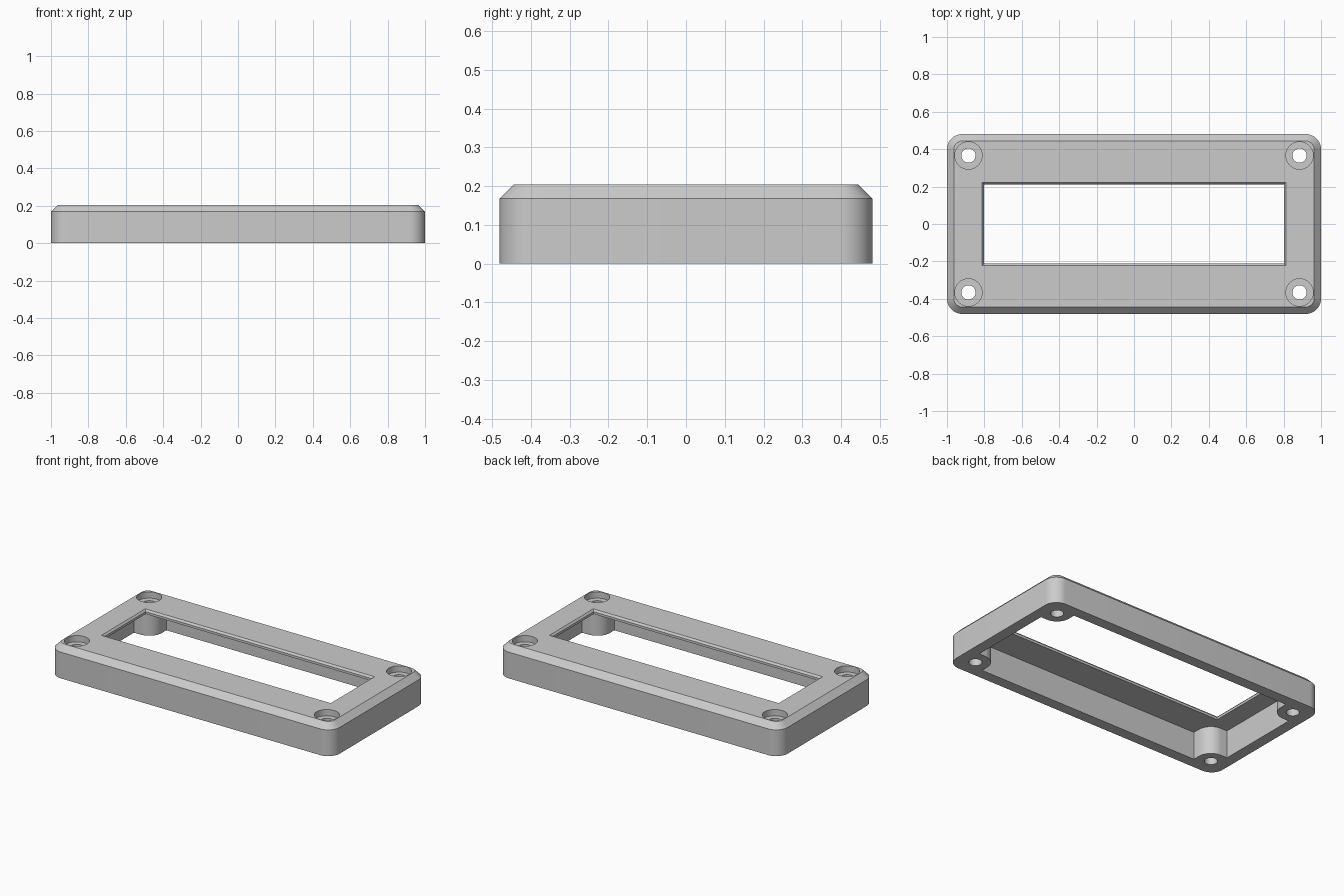
import bpy
import bmesh
from math import cos, sin, pi, radians

if "Cube" in bpy.data.objects:
    bpy.data.objects.remove(bpy.data.objects["Cube"], do_unlink=True)

HOLE_X, HOLE_Y = 0.885, 0.366
TOP, CEILING = 0.205, 0.178

grey = bpy.data.materials.new("Matte grey")
grey.use_nodes = True
grey.diffuse_color = (0.6, 0.6, 0.6, 1)
grey.node_tree.nodes["Principled BSDF"].inputs["Base Color"].default_value = (0.6, 0.6, 0.6, 1)


def rounded_rect(hx, hy, r, cx=0, cy=0, steps=12):
    """Outline of a rectangle with rounded corners, or sharp ones if r is 0."""
    if r == 0:
        return [(hx, hy), (-hx, hy), (-hx, -hy), (hx, -hy)]
    points = []
    for i, (sx, sy) in enumerate([(1, 1), (-1, 1), (-1, -1), (1, -1)]):
        for k in range(steps + 1):
            a = (i + k / steps) * pi / 2
            points.append((cx + sx * (hx - r) + r * cos(a), cy + sy * (hy - r) + r * sin(a)))
    return points


def circle(x, y, r, steps=48):
    return [(x + r * cos(2 * pi * k / steps), y + r * sin(2 * pi * k / steps))
            for k in range(steps)]


def loft(name, layers):
    """Solid through a stack of (z, outline) layers."""
    bm = bmesh.new()
    rings = [[bm.verts.new((x, y, z)) for x, y in outline] for z, outline in layers]
    n = len(rings[0])
    for low, high in zip(rings, rings[1:]):
        for i in range(n):
            j = (i + 1) % n
            bm.faces.new((low[i], low[j], high[j], high[i]))
    bm.faces.new(rings[0][::-1])
    bm.faces.new(rings[-1])
    bmesh.ops.recalc_face_normals(bm, faces=bm.faces)
    mesh = bpy.data.meshes.new(name)
    bm.to_mesh(mesh)
    bm.free()
    mesh.materials.append(grey)
    obj = bpy.data.objects.new(name, mesh)
    bpy.context.collection.objects.link(obj)
    return obj


def cut(target, cutter):
    """Subtract the cutter and discard it."""
    cutter.hide_render = True
    mod = target.modifiers.new("Cut", "BOOLEAN")
    mod.operation = "DIFFERENCE"
    mod.solver = "EXACT"
    mod.object = cutter
    bpy.context.view_layer.objects.active = target
    bpy.ops.object.modifier_apply(modifier=mod.name)
    bpy.data.objects.remove(cutter, do_unlink=True)


# Outer shell with a chamfered top rim
frame = loft("bezel_frame", [
    (0, rounded_rect(1.0, 0.481, 0.082)),
    (0.168, rounded_rect(1.0, 0.481, 0.082)),
    (TOP, rounded_rect(0.963, 0.444, 0.045)),
])

corners = [(sx, sy) for sx in (1, -1) for sy in (1, -1)]

# Hollow underside, leaving a flat-sided post with a round nose in each corner
cavity = loft("cavity_cutter", [
    (-0.1, rounded_rect(0.93, 0.411, 0)),
    (CEILING, rounded_rect(0.93, 0.411, 0)),
])
for sx, sy in corners:
    post = rounded_rect(0.14, 0.14, 0.09, sx * (HOLE_X + 0.05), sy * (HOLE_Y + 0.05))
    cut(cavity, loft("post_cutter", [(-0.2, post), (0.3, post)]))
cut(frame, cavity)

# Window with a narrow bevelled lip
cut(frame, loft("window_cutter", [
    (0.1, rounded_rect(0.802, 0.212, 0)),
    (TOP - 0.012, rounded_rect(0.802, 0.212, 0)),
    (TOP, rounded_rect(0.812, 0.222, 0)),
    (0.3, rounded_rect(0.812, 0.222, 0)),
]))

# Counterbored screw holes
for sx, sy in corners:
    x, y = sx * HOLE_X, sy * HOLE_Y
    cut(frame, loft("counterbore_cutter", [
        (-0.1, circle(x, y, 0.038)),
        (TOP - 0.04, circle(x, y, 0.038)),
        (TOP - 0.04, circle(x, y, 0.073)),
        (0.3, circle(x, y, 0.073)),
    ]))

bpy.ops.object.select_all(action="DESELECT")
frame.select_set(True)
bpy.context.view_layer.objects.active = frame
bpy.ops.object.shade_smooth_by_angle(angle=radians(30))
